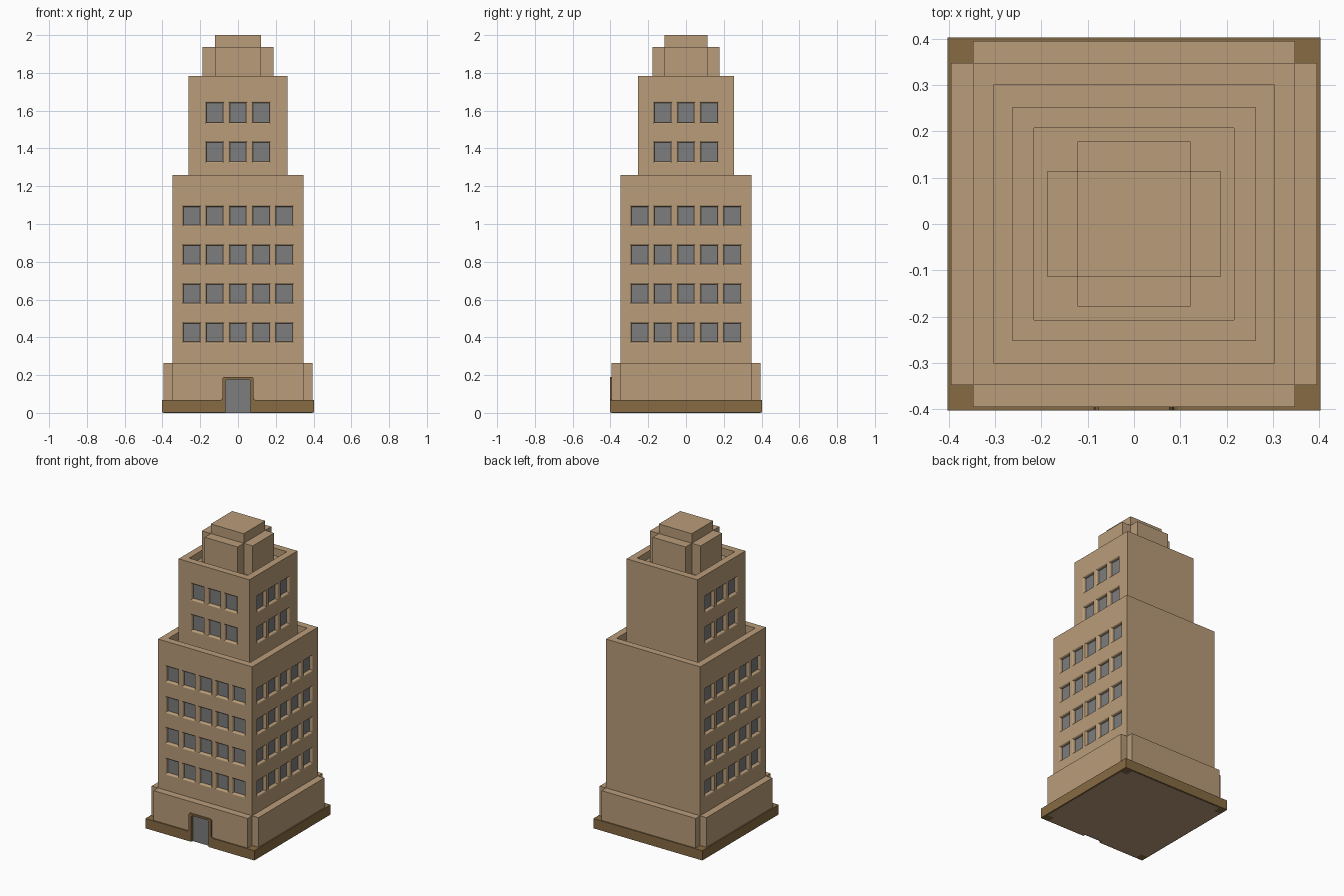
import bpy, bmesh
from mathutils import Vector

cube = bpy.data.objects.get("Cube")
if cube:
    bpy.data.objects.remove(cube, do_unlink=True)


def material(name, rgb):
    m = bpy.data.materials.new(name)
    m.use_nodes = True
    m.diffuse_color = (*rgb, 1)
    bsdf = next(n for n in m.node_tree.nodes if n.type == 'BSDF_PRINCIPLED')
    bsdf.inputs["Base Color"].default_value = (*rgb, 1)
    return m


WALL = material("tan_stone", (0.485, 0.333, 0.190))
TRIM = material("dark_brown_trim", (0.238, 0.146, 0.057))
GLASS = material("grey_glass", (0.205, 0.205, 0.205))


def finish(name, bm, *mats):
    bmesh.ops.recalc_face_normals(bm, faces=bm.faces)
    mesh = bpy.data.meshes.new(name)
    bm.to_mesh(mesh)
    bm.free()
    for m in mats:
        mesh.materials.append(m)
    ob = bpy.data.objects.new(name, mesh)
    bpy.context.collection.objects.link(ob)
    return ob


def box_bm(lo, hi):
    bm = bmesh.new()
    bmesh.ops.create_cube(bm, size=1)
    for v in bm.verts:
        v.co = Vector([(a + b) / 2 + c * (b - a) for a, b, c in zip(lo, hi, v.co)])
    return bm


def box(name, hx, hy, z0, z1, mat):
    return finish(name, box_bm((-hx, -hy, z0), (hx, hy, z1)), mat)


def prism(name, half, y0, y1, mat):
    """Extrude a mirrored front outline (right half given as x, z points) along y."""
    pts = half + [(-x, z) for x, z in reversed(half)]
    bm = bmesh.new()
    face = bm.faces.new([bm.verts.new((x, y0, z)) for x, z in pts])
    ext = bmesh.ops.extrude_face_region(bm, geom=[face])["geom"]
    bmesh.ops.translate(bm, vec=(0, y1 - y0, 0),
                        verts=[g for g in ext if isinstance(g, bmesh.types.BMVert)])
    return finish(name, bm, mat)


def tier(name, hx, hy, z0, z1, cols, rows, win_h):
    """Tower block with a sunken roof and recessed windows on front and sides."""
    bm = box_bm((-hx, -hy, z0), (hx, hy, z1))
    bm.normal_update()
    # Parapet around the sunken roof
    top = [f for f in bm.faces if f.normal.z > 0.9]
    bmesh.ops.inset_region(bm, faces=top, thickness=0.046, use_even_offset=True)
    bmesh.ops.inset_individual(bm, faces=top, thickness=0, depth=-0.05)
    # Cut lines along the window edges
    win_w, pitch = 0.103, 0.1225
    centres = [(i - (cols - 1) / 2) * pitch for i in range(cols)]
    cuts = [(a, c + s * win_w / 2) for a in (0, 1) for c in centres for s in (-1, 1)]
    cuts += [(2, r + s * win_h / 2) for r in rows for s in (-1, 1)]
    for axis, pos in cuts:
        n = Vector((0, 0, 0))
        n[axis] = 1
        bmesh.ops.bisect_plane(bm, geom=bm.verts[:] + bm.edges[:] + bm.faces[:],
                               plane_co=n * pos, plane_no=n)
    bm.normal_update()
    panes = []
    for f in bm.faces:
        c, n = f.calc_center_median(), f.normal
        if abs(n.z) > 0.5 or n.y > 0.5:
            continue
        u = c.x if n.y < -0.5 else c.y
        if any(abs(u - k) < 0.01 for k in centres) and any(abs(c.z - r) < 0.01 for r in rows):
            panes.append(f)
    # Recess the panes behind rounded reveals
    for thick, depth in ((0.003, -0.001), (0.003, -0.003), (0.002, -0.006), (0.0005, -0.01)):
        bmesh.ops.inset_individual(bm, faces=panes, thickness=thick, depth=depth,
                                   use_even_offset=True)
    for f in panes:
        f.material_index = 1
    return finish(name, bm, WALL, GLASS)


# Plinth ring, just clear of the ground so the stone underside shows,
# with a front strip that rises into the door surround
finish("base_plinth", box_bm((-0.403, -0.38, 0.002), (0.403, 0.403, 0.067)), TRIM)
doorway = [(0.057, 0.178), (0.065, 0.168)]
prism("front_trim_and_door_surround",
      doorway + [(0.065, 0.002), (0.403, 0.002), (0.403, 0.067), (0.095, 0.067),
                 (0.086, 0.071), (0.083, 0.08), (0.083, 0.182), (0.077, 0.19)],
      -0.403, -0.38, TRIM)

# Ground floor slabs forming a cross, notched for the doorway
box("ground_floor_side_slabs", 0.395, 0.348, 0, 0.265, WALL)
finish("ground_floor_back_slab",
       box_bm((-0.348, -0.375, 0), (0.348, 0.395, 0.265)), WALL)
prism("ground_floor_front_slab",
      doorway + [(0.065, 0), (0.348, 0), (0.348, 0.265)], -0.395, -0.375, WALL)
finish("front_door", box_bm((-0.065, -0.385, 0), (0.065, -0.375, 0.178)), GLASS)

# Main and upper tower blocks
tier("main_block", 0.348, 0.347, 0.07, 1.26, 5, [0.425, 0.631, 0.837, 1.043], 0.113)
tier("upper_block", 0.262, 0.253, 1.2, 1.783, 3, [1.381, 1.589], 0.118)

# Stepped crown
box("crown_wide_slab", 0.188, 0.113, 1.72, 1.936, WALL)
box("crown_deep_slab", 0.122, 0.178, 1.72, 1.936, WALL)
box("crown_cap", 0.122, 0.113, 1.9, 2.0, WALL)
